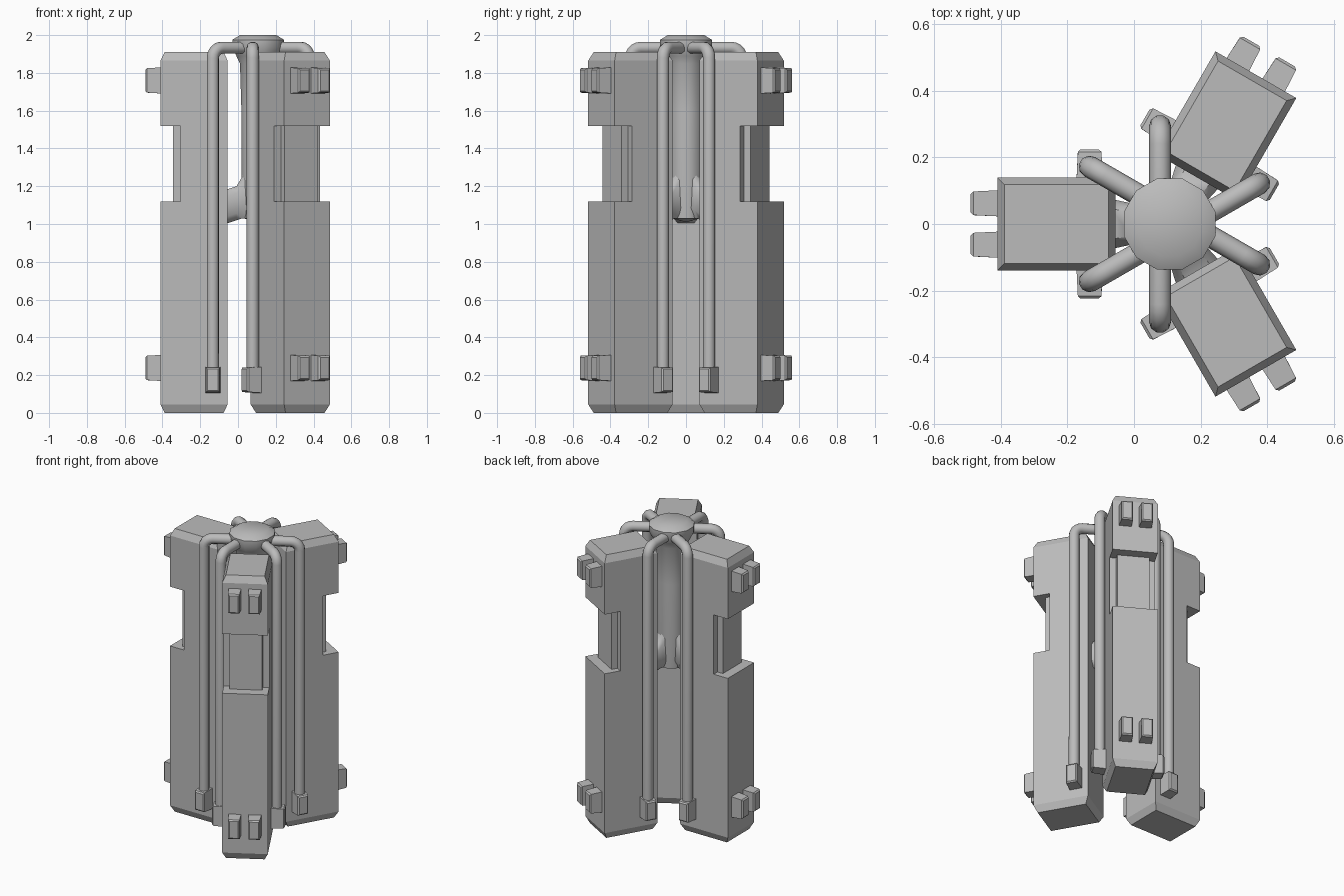
import bpy, bmesh, math
from mathutils import Matrix, Vector

if "Cube" in bpy.data.objects:
    bpy.data.objects.remove(bpy.data.objects["Cube"])

CENTRE = Vector((0.107, 0, 0))
ANGLES = {"right": 180, "back_left": 60, "front_left": -60}

grey = bpy.data.materials.new("plain_grey")
grey.use_nodes = True
grey.diffuse_color = (0.5, 0.5, 0.5, 1)
grey.node_tree.nodes["Principled BSDF"].inputs["Base Color"].default_value = (0.5, 0.5, 0.5, 1)


def to_mesh(bm, name):
    bmesh.ops.recalc_face_normals(bm, faces=bm.faces)
    mesh = bpy.data.meshes.new(name)
    bm.to_mesh(mesh)
    bm.free()
    mesh.materials.append(grey)
    return mesh


def place(mesh, name, angle=0, smooth=False):
    ob = bpy.data.objects.new(name, mesh)
    bpy.context.collection.objects.link(ob)
    ob.location = CENTRE
    ob.rotation_euler.z = math.radians(angle)
    if smooth:
        mesh.shade_smooth()
    return ob


def box(bm, lo, hi):
    size = [b - a for a, b in zip(lo, hi)]
    mid = [(a + b) / 2 for a, b in zip(lo, hi)]
    m = Matrix.Translation(mid) @ Matrix.Diagonal((*size, 1))
    return bmesh.ops.create_cube(bm, size=1, matrix=m)["verts"]


def peg(bm, base, yaw):
    """Small tapered lug standing out along the yaw direction."""
    verts = box(bm, (-0.02, -0.04, -0.07), (0.082, 0.04, 0.07))
    for v in verts:
        if v.co.x > 0:
            v.co.y *= 0.88
            v.co.z *= 0.92
    tip = [e for e in bm.edges if all(v in verts and v.co.x > 0 for v in e.verts)]
    new = bmesh.ops.bevel(bm, geom=tip, offset=0.008, segments=1, affect="EDGES")["verts"]
    verts = {v for v in verts if v.is_valid} | set(new)
    bmesh.ops.transform(bm, verts=list(verts),
                        matrix=Matrix.Translation(base) @ Matrix.Rotation(yaw, 4, "Z"))


# Block: notched side profile, with chamfered caps
bm = bmesh.new()
profile = [(0.162, 0.045), (0.517, 0.045), (0.517, 1.12), (0.412, 1.12),
           (0.412, 1.52), (0.517, 1.52), (0.517, 1.865), (0.162, 1.865)]
face = bm.faces.new([bm.verts.new((r, -0.14, z)) for r, z in profile])
ext = bmesh.ops.extrude_face_region(bm, geom=[face])["geom"]
bmesh.ops.translate(bm, vec=(0, 0.28, 0),
                    verts=[g for g in ext if isinstance(g, bmesh.types.BMVert)])
bmesh.ops.recalc_face_normals(bm, faces=bm.faces)
caps = [f for f in bm.faces if all(v.co.z < 0.1 for v in f.verts)
        or all(v.co.z > 1.8 for v in f.verts)]
for cap in caps:
    bmesh.ops.inset_region(bm, faces=[cap], thickness=0.03, depth=0.045)
block = to_mesh(bm, "block")

# Narrow grip core inside the notch
bm = bmesh.new()
box(bm, (0.38, -0.1, 1.1), (0.452, 0.1, 1.54))
core = to_mesh(bm, "notch_core")

# Lugs: two pairs on the outer face, one on each side face
bm = bmesh.new()
for t in (-0.062, 0.062):
    for z in (0.238, 1.76):
        peg(bm, (0.515, t, z), 0)
for side in (-1, 1):
    peg(bm, (0.24, side * 0.142, 0.175), side * math.pi / 2)
lugs = to_mesh(bm, "lugs")


# Pipe: out of the hub, round a bend and down to the side lug
def pipe_mesh(side):
    out = Vector((math.cos(math.pi / 6), side * 0.5, 0))
    end = Vector((0.24, side * 0.172, 0))
    bend, top = 0.055, 1.933
    path = [end - out * 0.27 + Vector((0, 0, top))]
    for i in range(6):
        a = i / 5 * math.pi / 2
        path.append(end - out * bend * (1 - math.sin(a))
                    + Vector((0, 0, top - bend * (1 - math.cos(a)))))
    path.append(end + Vector((0, 0, 0.2)))
    curve = bpy.data.curves.new("pipe", "CURVE")
    curve.dimensions = "3D"
    curve.bevel_depth = 0.033
    curve.bevel_resolution = 3
    curve.use_fill_caps = True
    spline = curve.splines.new("POLY")
    spline.points.add(len(path) - 1)
    for p, co in zip(spline.points, path):
        p.co = (*co, 1)
    temp = bpy.data.objects.new("pipe_path", curve)
    bpy.context.collection.objects.link(temp)
    bpy.context.view_layer.update()
    mesh = bpy.data.meshes.new_from_object(temp.evaluated_get(bpy.context.evaluated_depsgraph_get()))
    bpy.data.objects.remove(temp)
    mesh.materials.clear()
    mesh.materials.append(grey)
    return mesh


pipes = {"pipe_a": pipe_mesh(-1), "pipe_b": pipe_mesh(1)}

# Spoke: flares from the column out to the block's inner face
bm = bmesh.new()
rings = []
for r, w, low, high in [(0.03, 0.05, 1.03, 1.36), (0.085, 0.055, 1.03, 1.25),
                        (0.115, 0.062, 1.02, 1.2), (0.175, 0.075, 1.0, 1.18)]:
    mid, h = (low + high) / 2, (high - low) / 2
    rings.append([bm.verts.new((r, w * y, mid + h * z)) for y, z in
                  [(-1, -.6), (-.6, -1), (.6, -1), (1, -.6), (1, .6), (.6, 1), (-.6, 1), (-1, .6)]])
for a, b in zip(rings, rings[1:]):
    for i in range(8):
        j = (i + 1) % 8
        bm.faces.new((a[i], a[j], b[j], b[i]))
bm.faces.new(rings[0])
bm.faces.new(rings[-1])
spoke = to_mesh(bm, "spoke")

for where, angle in ANGLES.items():
    place(block, "block_" + where, angle)
    place(core, "notch_core_" + where, angle)
    place(lugs, "lugs_" + where, angle)
    place(spoke, "spoke_" + where, angle, True)
    for name, mesh in pipes.items():
        place(mesh, name + "_" + where, angle, True)

# Hub cap and central column, turned from one profile
bm = bmesh.new()
turned = [(0, 2.0), (0.1, 2.0), (0.142, 1.975), (0.142, 1.935), (0.12, 1.89),
          (0.1, 1.85), (0.092, 1.6), (0.09, 1.2), (0.08, 1.03), (0, 1.01)]
verts = [bm.verts.new((r, 0, z)) for r, z in turned]
edges = [bm.edges.new(p) for p in zip(verts, verts[1:])]
bmesh.ops.spin(bm, geom=verts + edges, cent=(0, 0, 0), axis=(0, 0, 1),
               angle=2 * math.pi, steps=12)
bmesh.ops.remove_doubles(bm, verts=bm.verts, dist=0.0005)
place(to_mesh(bm, "hub"), "hub_and_column", 15, True)

# Keep the crisp edges on the rounded parts
bpy.ops.object.select_all(action="DESELECT")
for ob in bpy.context.collection.objects:
    if ob.name.startswith(("hub", "pipe", "spoke")):
        ob.select_set(True)
        bpy.context.view_layer.objects.active = ob
        bpy.ops.object.shade_smooth_by_angle(angle=math.radians(50))
        ob.select_set(False)
